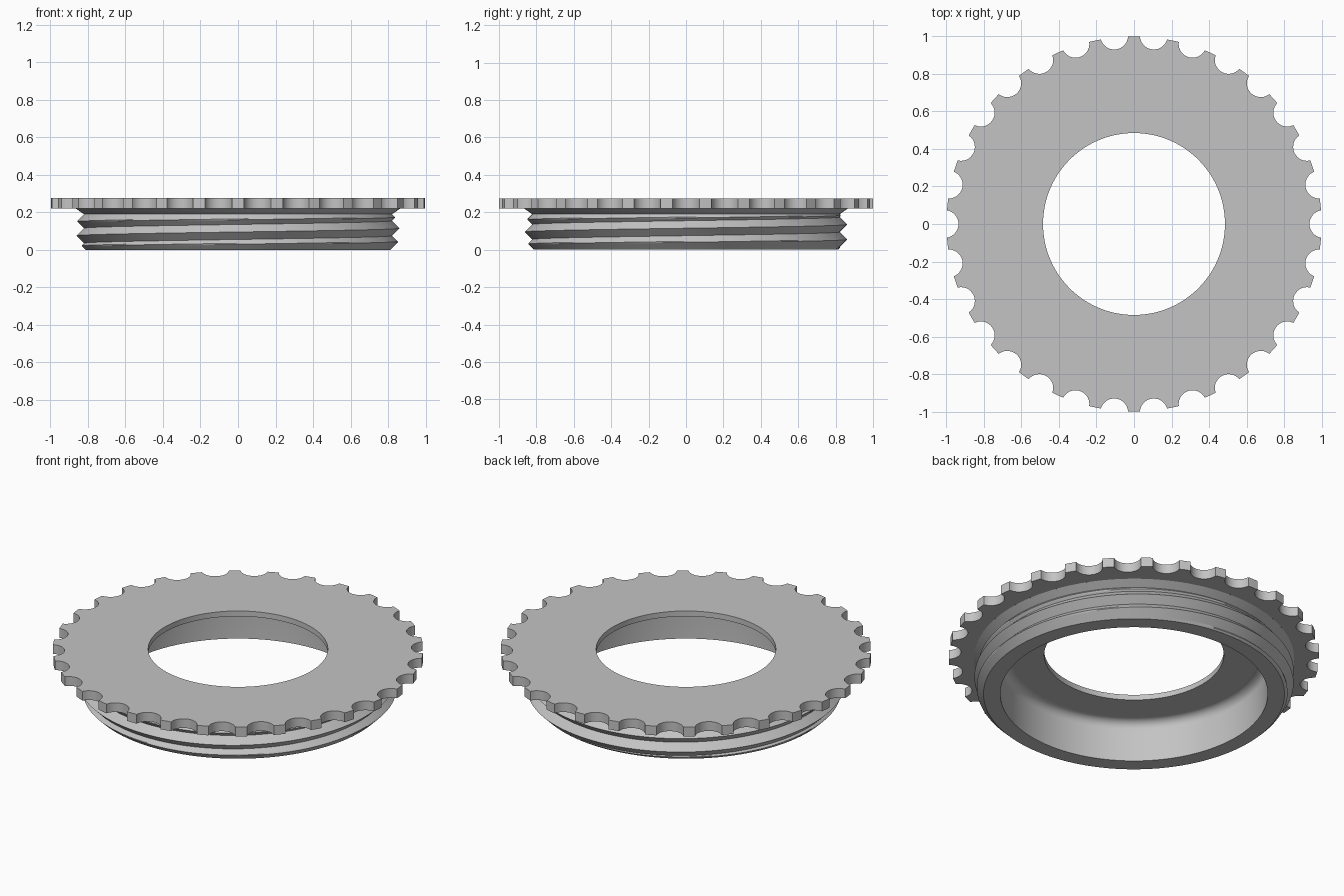
import bpy
import bmesh
from math import sin, cos, pi, acos, radians

if "Cube" in bpy.data.objects:
    bpy.data.objects.remove(bpy.data.objects["Cube"], do_unlink=True)

grey = bpy.data.materials.new("light grey")
grey.use_nodes = True
colour = (0.55, 0.55, 0.55, 1)
grey.diffuse_color = colour
grey.node_tree.nodes["Principled BSDF"].inputs["Base Color"].default_value = colour


def skin(name, columns):
    """Join neighbouring columns of points with quads, then weld the seams."""
    bm = bmesh.new()
    cols = [[bm.verts.new(p) for p in col] for col in columns]
    for a, b in zip(cols, cols[1:]):
        for i in range(len(a) - 1):
            bm.faces.new((a[i], b[i], b[i + 1], a[i + 1]))
    bmesh.ops.remove_doubles(bm, verts=bm.verts, dist=1e-5)
    mesh = bpy.data.meshes.new(name)
    bm.to_mesh(mesh)
    bm.free()
    mesh.materials.append(grey)
    obj = bpy.data.objects.new(name, mesh)
    bpy.context.collection.objects.link(obj)
    bpy.ops.object.select_all(action="DESELECT")
    obj.select_set(True)
    bpy.context.view_layer.objects.active = obj
    bpy.ops.object.shade_smooth_by_angle(angle=radians(30))
    return obj


TOP, UNDER, CEILING = 0.275, 0.22, 0.243
HOLE, BORE, FILLET, NECK = 0.485, 0.722, 0.05, 0.865

# Notched flange: round bites around the rim, with a plain hole
NOTCHES, ARC = 30, 14
bite_centre, bite = 1.01, 0.074
half = acos((bite_centre**2 + bite**2 - 1) / (2 * bite_centre * bite))


def rim_point(angle, t):
    """Point on a bite, t running from -1 to 1."""
    u = bite_centre - bite * cos(half * t)
    v = bite * sin(half * t)
    return (u * cos(angle) - v * sin(angle), u * sin(angle) + v * cos(angle))


rim = []
for n in range(NOTCHES):
    a = 2 * pi * n / NOTCHES
    rim += [rim_point(a, 2 * k / ARC - 1) for k in range(ARC + 1)]
    tooth = a + pi / NOTCHES
    rim.append((cos(tooth), sin(tooth)))
rim.append(rim[0])

columns = []
for x, y in rim:
    length = (x * x + y * y) ** 0.5
    rings = [(NECK, UNDER), (length, UNDER), (length, TOP),
             (HOLE, TOP), (HOLE, CEILING), (BORE - FILLET, CEILING)]
    columns.append([(x / length * r, y / length * r, z) for r, z in rings])
skin("notched_flange", columns)

# Threaded collar: filleted bore inside, helical thread outside
PITCH, CREST, ROOT, RELIEF, FIRST = 0.08, 0.862, 0.822, 0.19, 0.035
STEPS, SEGMENTS = 16, 192


def thread_radius(z, turn):
    phase = ((z - FIRST) / PITCH - turn + 0.5) % 1 - 0.5
    r = CREST - abs(phase) * PITCH
    # lead-in chamfer below, relief groove above
    return min(r, 0.813 + z, ROOT + RELIEF - z)


inside = [(BORE - FILLET + FILLET * sin(pi / 2 * k / 8),
           CEILING - FILLET + FILLET * cos(pi / 2 * k / 8)) for k in range(9)]
inside.append((BORE, 0))

columns = []
for s in range(SEGMENTS + 1):
    turn = s / SEGMENTS
    profile = list(inside)
    for k in range(-STEPS * 3 // 2, STEPS * 2 + 1):
        z = FIRST + PITCH * (turn + k / STEPS)
        z = min(max(z, 0), RELIEF)
        profile.append((thread_radius(z, turn), z))
    profile.append((NECK, UNDER))
    a = 2 * pi * turn
    columns.append([(r * cos(a), r * sin(a), z) for r, z in profile])
skin("threaded_collar", columns)
